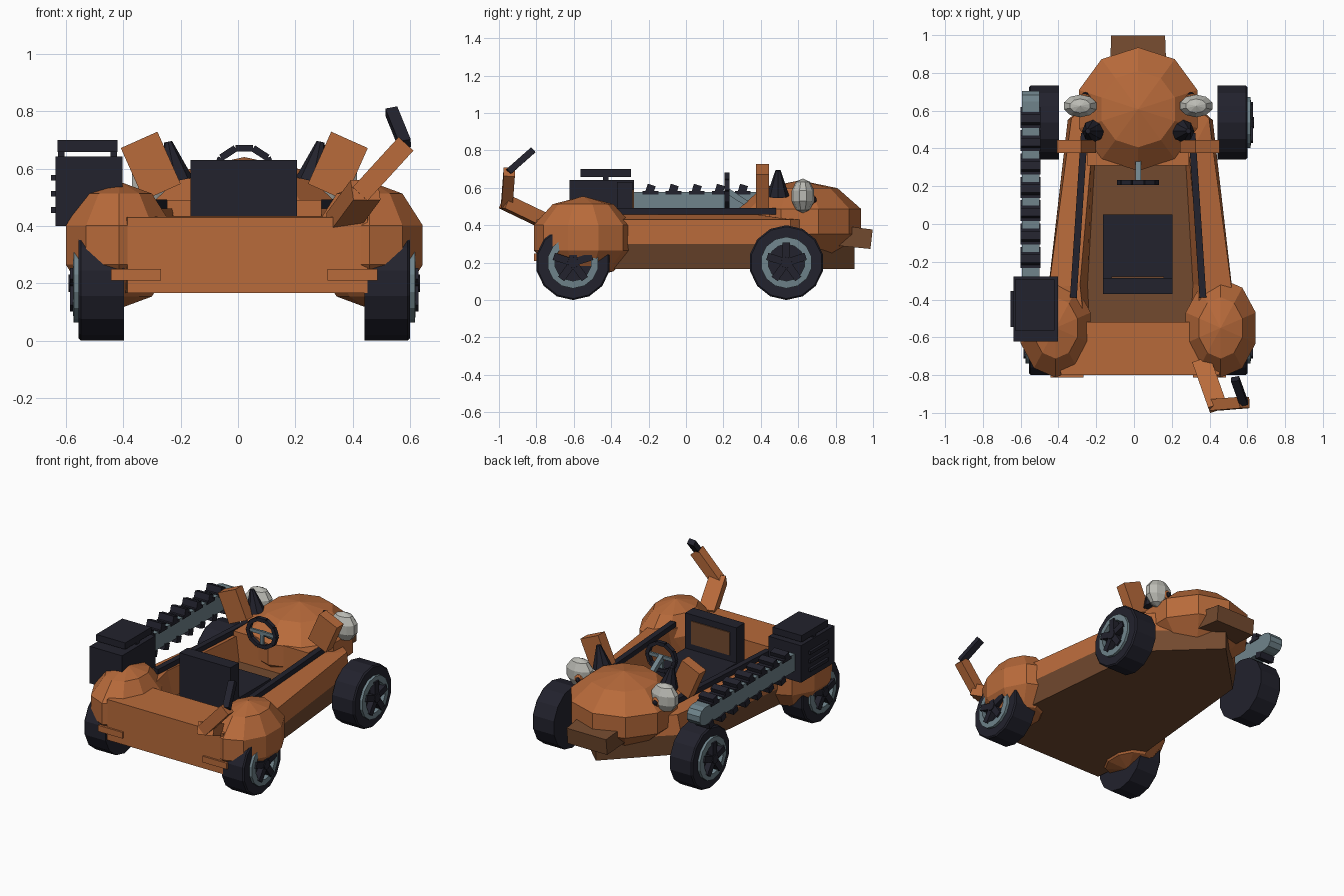
import bpy, bmesh, math
from mathutils import Vector, Matrix

if "Cube" in bpy.data.objects:
    bpy.data.objects.remove(bpy.data.objects["Cube"])

CX = 0.022  # centre line of the kart (saw motor shifts it a little)


def mat(name, rgb):
    m = bpy.data.materials.new(name)
    m.diffuse_color = (*rgb, 1)
    m.use_nodes = True
    m.node_tree.nodes["Principled BSDF"].inputs["Base Color"].default_value = m.diffuse_color
    return m


ORANGE = mat("orange paint", (0.48, 0.145, 0.043))
BROWN = mat("brown underbody", (0.17, 0.068, 0.028))
DARK = mat("dark rubber", (0.016, 0.016, 0.026))
STEEL = mat("blue grey steel", (0.16, 0.23, 0.26))
PALE = mat("pale lamp", (0.50, 0.50, 0.46))


def finish(name, bm, *mats):
    bmesh.ops.recalc_face_normals(bm, faces=bm.faces)
    me = bpy.data.meshes.new(name)
    bm.to_mesh(me)
    bm.free()
    for m in mats:
        me.materials.append(m)
    ob = bpy.data.objects.new(name, me)
    bpy.context.collection.objects.link(ob)
    return ob


def box(name, lo, hi, m, rot=None):
    lo, hi = Vector(lo), Vector(hi)
    bm = bmesh.new()
    bmesh.ops.create_cube(bm, size=1)
    M = Matrix.Translation((lo + hi) / 2) @ (rot or Matrix()) @ Matrix.Diagonal((*(hi - lo), 1))
    bm.transform(M)
    return finish(name, bm, m)


def beam(name, a, b, w, d, m, hint=(0, 1, 0), top=1.0):
    """Box from a to b; d is its size along hint, w across; top scales the far end."""
    a, b = Vector(a), Vector(b)
    z = (b - a).normalized()
    h = Vector(hint)
    y = (h - z * h.dot(z)).normalized()
    x = y.cross(z)
    bm = bmesh.new()
    bmesh.ops.create_cube(bm, size=1)
    for v in bm.verts:
        k = top if v.co.z > 0 else 1
        v.co = (a + b) / 2 + x * v.co.x * w * k + y * v.co.y * d * k + z * v.co.z * (b - a).length
    return finish(name, bm, m)


def ball(name, c, r, m, u=10, v=5):
    bm = bmesh.new()
    bmesh.ops.create_uvsphere(bm, u_segments=u, v_segments=v, radius=1)
    k = 1 / math.cos(math.pi / (2 * v))
    bm.transform(Matrix.Translation(c) @ Matrix.Diagonal((r[0] * k, r[1] * k, r[2], 1)))
    return finish(name, bm, m)


def lathe_x(name, c, s, prof, m, n=14):
    """Closed (radius, offset) profile spun around the x axis through c."""
    bm = bmesh.new()
    rings = []
    for i in range(n):
        t = 2 * math.pi * i / n
        rings.append([bm.verts.new((c[0] + s * o, c[1] + r * math.sin(t), c[2] - r * math.cos(t)))
                      for r, o in prof])
    for i in range(n):
        A, B = rings[i], rings[(i + 1) % n]
        for j in range(len(prof)):
            k = (j + 1) % len(prof)
            bm.faces.new((A[j], A[k], B[k], B[j]))
    bmesh.ops.remove_doubles(bm, verts=bm.verts, dist=1e-5)
    return finish(name, bm, m)


# Hull: stacked outlines, from the flat bottom up over the rim and down to the floor
def outline(half):
    pts = [(CX + x, y, z) for x, y, z in half]
    return pts + [(2 * CX - x, y, z) for x, y, z in reversed(half) if x > 0.001]


layers = [
    [(0.43, -0.80, 0.165), (0.46, -0.38, 0.165), (0.37, 0.55, 0.165), (0, 0.90, 0.165)],
    [(0.43, -0.80, 0.30), (0.50, -0.36, 0.30), (0.395, 0.55, 0.30), (0, 0.90, 0.30)],
    [(0.43, -0.80, 0.43), (0.495, -0.34, 0.43), (0.375, 0.56, 0.43), (0, 0.84, 0.43)],
    [(0.31, -0.52, 0.435), (0.33, -0.32, 0.46), (0.27, 0.36, 0.46), (0, 0.37, 0.46)],
    [(0.28, -0.52, 0.30), (0.29, -0.32, 0.30), (0.25, 0.36, 0.30), (0, 0.37, 0.30)],
]
bm = bmesh.new()
loops = [[bm.verts.new(p) for p in outline(l)] for l in layers]
n = len(loops[0])
for li in range(len(loops) - 1):
    for i in range(n):
        j = (i + 1) % n
        f = bm.faces.new((loops[li][i], loops[li][j], loops[li + 1][j], loops[li + 1][i]))
        f.material_index = 1 if li == 0 and i != n - 1 else 0
bm.faces.new(loops[0]).material_index = 1
bm.faces.new(loops[-1]).material_index = 1
finish("hull", bm, ORANGE, BROWN)

# Head, snout and dashboard
ball("head_dome", (CX, 0.608, 0.42), (0.33, 0.327, 0.22), ORANGE)
beam("snout", (CX, 0.80, 0.347), (CX, 0.992, 0.325), 0.30, 0.11, BROWN, (0, 0, 1), 0.95)
box("dashboard", (CX - 0.27, 0.31, 0.25), (CX + 0.27, 0.46, 0.49), ORANGE)

for s, side in ((-1, "left"), (1, "right")):
    X = lambda d: CX + s * d
    # Wheels
    for y, end in ((-0.604, "front"), (0.537, "rear")):
        tag = f"{end}_{side}_"
        c = (X(0.42), y, 0.2)
        lathe_x(tag + "tyre", c, s, [(0, 0), (0.2, 0), (0.2, 0.15), (0.192, 0.158),
                                     (0.125, 0.158), (0.115, 0.15), (0, 0.15)], DARK)
        lathe_x(tag + "rim", c, s, [(0.098, 0.13), (0.138, 0.13), (0.138, 0.175), (0.098, 0.178)], STEEL)
        lathe_x(tag + "hub", c, s, [(0, 0.13), (0.035, 0.13), (0.03, 0.193), (0, 0.193)], DARK, 8)
        for k in range(5):
            t = 2 * math.pi * k / 5
            d = Vector((0, math.sin(t), math.cos(t)))
            o = Vector((X(0.42 + 0.166), y, 0.2))
            beam(tag + f"spoke_{k}", o, o + d * 0.108, 0.04, 0.044, DARK, (1, 0, 0))
    # Rounded fender over each front wheel and the small bumper plate
    ball(side + "_fender", (X(0.437), -0.55, 0.333), (0.195, 0.263, 0.222), ORANGE, 10)
    xs = sorted((X(0.29), X(0.465)))
    box(side + "_bumper", (xs[0], -0.812, 0.21), (xs[1], -0.74, 0.25), ORANGE)
    # Rail along the cockpit rim
    beam(side + "_rail", (X(0.343), -0.39, 0.475), (X(0.285), 0.48, 0.475), 0.036, 0.033, DARK, (0, 0, 1))
    # Ear flap, spike and lamp eye with iris and pupil
    beam(side + "_ear", (X(0.286), 0.41, 0.518), (X(0.367), 0.41, 0.70), 0.14, 0.07, ORANGE)
    bm = bmesh.new()
    bmesh.ops.create_cone(bm, cap_ends=True, segments=8, radius1=0.06, radius2=0.014, depth=0.14)
    bm.transform(Matrix.Translation((X(0.252), 0.492, 0.625)) @ Matrix.Rotation(s * 0.2, 4, 'Y'))
    finish(side + "_spike", bm, DARK)
    ball(side + "_eye", (X(0.307), 0.625, 0.557), (0.09, 0.06, 0.093), PALE, 10, 5)
    ball(side + "_iris", (X(0.283), 0.668, 0.54), (0.034, 0.022, 0.034), ORANGE, 8, 5)
    ball(side + "_pupil", (X(0.28), 0.683, 0.537), (0.018, 0.016, 0.018), DARK, 8, 5)

# Seat with a brown inset on the backrest
SX = 0.02
box("seat_cushion", (SX - 0.185, -0.35, 0.28), (SX + 0.185, 0.05, 0.40), DARK)
box("seat_back", (SX - 0.185, -0.37, 0.30), (SX + 0.185, -0.285, 0.63), DARK)
box("seat_inset", (SX - 0.14, -0.288, 0.44), (SX + 0.14, -0.279, 0.59), BROWN)

# Steering wheel: ring, spokes and column
W = Vector((CX, 0.22, 0.585))
N = 10
ring = [W + Vector((0.1 * math.sin(2 * math.pi * (k + 0.5) / N), 0, 0.09 * math.cos(2 * math.pi * (k + 0.5) / N)))
        for k in range(N)]
for k in range(N):
    beam(f"steering_ring_{k}", ring[k], ring[(k + 1) % N], 0.024, 0.026, DARK)
for k, t in enumerate((math.pi / 2, math.pi, -math.pi / 2)):
    beam(f"steering_spoke_{k}", W, W + Vector((math.sin(t), 0, math.cos(t))) * 0.09, 0.022, 0.014, STEEL)
beam("steering_column", W, (CX, 0.38, 0.48), 0.03, 0.03, STEEL, (0, 0, 1))

# Bent tail lever on the right fender
beam("tail_base", (0.36, -0.73, 0.41), (0.445, -0.97, 0.525), 0.10, 0.075, ORANGE, (0, 0, 1))
beam("tail_arm", (0.425, -0.958, 0.51), (0.585, -0.945, 0.685), 0.07, 0.06, ORANGE)
beam("tail_grip", (0.582, -0.95, 0.685), (0.535, -0.82, 0.80), 0.043, 0.035, DARK, (0, -0.7, 0.7))

# Chainsaw: motor, top handle on two posts, cooling fins
box("saw_motor", (-0.637, -0.622, 0.40), (-0.403, -0.278, 0.642), DARK)
for k, x in enumerate((-0.628, -0.445)):
    box(f"saw_cap_post_{k}", (x, -0.445, 0.63), (x + 0.023, -0.415, 0.66), DARK)
box("saw_cap", (-0.63, -0.565, 0.657), (-0.42, -0.295, 0.70), DARK)
for k, z in enumerate((0.455, 0.512, 0.568)):
    box(f"saw_fin_{k}", (-0.653, -0.545, z - 0.01), (-0.63, -0.355, z + 0.01), DARK)

# Guide bar with a rounded nose
bm = bmesh.new()
prof = [(-0.30, 0.577), (-0.30, 0.465)] + [
    (0.648 + 0.058 * math.cos(a), 0.521 + 0.058 * math.sin(a))
    for a in (math.radians(-90 + 36 * i) for i in range(6))]
f = bm.faces.new([bm.verts.new((-0.592, y, z)) for y, z in prof])
ext = bmesh.ops.extrude_face_region(bm, geom=[f])["geom"]
bmesh.ops.translate(bm, verts=[v for v in ext if isinstance(v, bmesh.types.BMVert)], vec=(0.093, 0, 0))
finish("saw_bar", bm, STEEL)

# Chain: flat links and tilted teeth along both edges
for k in range(7):
    y = -0.19 + 0.1235 * k
    box(f"chain_link_top_{k}", (-0.6, y - 0.042, 0.565), (-0.494, y + 0.042, 0.583), DARK)
    box(f"chain_tooth_top_{k}", (-0.6, y - 0.022, 0.572), (-0.494, y + 0.022, 0.616), DARK,
        Matrix.Rotation(-0.3, 4, 'X'))
    y += 0.04
    box(f"chain_tooth_low_{k}", (-0.6, y - 0.024, 0.43), (-0.494, y + 0.024, 0.47), DARK,
        Matrix.Rotation(-0.3, 4, 'X'))
